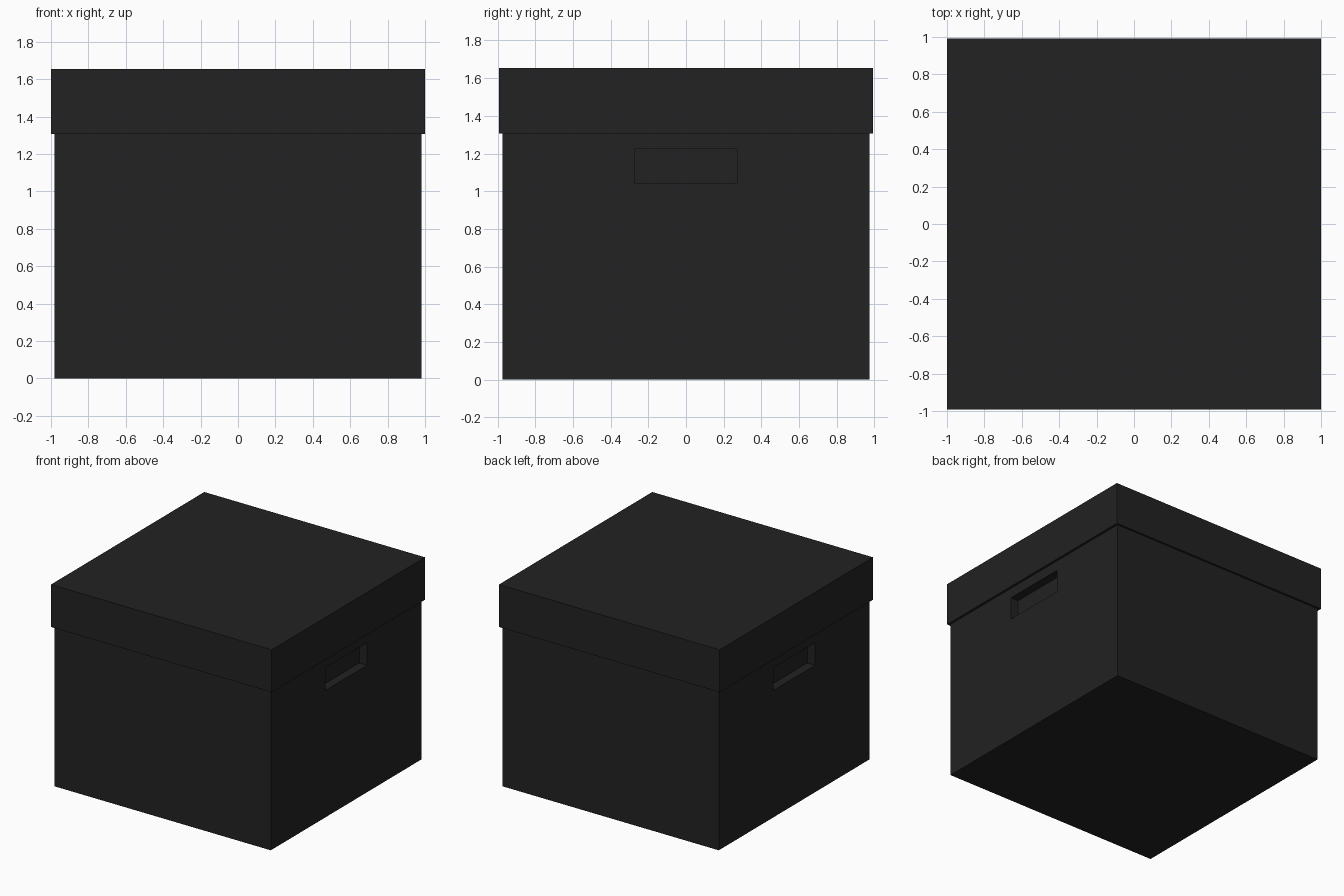
import bpy, bmesh
from mathutils import Matrix, Vector

if "Cube" in bpy.data.objects:
    bpy.data.objects.remove(bpy.data.objects["Cube"])

black = bpy.data.materials.new("charcoal black")
black.diffuse_color = (0.016, 0.016, 0.016, 1)
black.use_nodes = True
black.node_tree.nodes["Principled BSDF"].inputs["Base Color"].default_value = black.diffuse_color


def block(half_x, half_y, z0, z1):
    """Box mesh spanning the given extents."""
    bm = bmesh.new()
    size = (2 * half_x, 2 * half_y, z1 - z0, 1)
    place = Matrix.Translation((0, 0, (z0 + z1) / 2)) @ Matrix.Diagonal(size)
    bmesh.ops.create_cube(bm, size=1, matrix=place)
    return bm


def finish(bm, name):
    mesh = bpy.data.meshes.new(name)
    bmesh.ops.recalc_face_normals(bm, faces=bm.faces[:])
    bm.to_mesh(mesh)
    bm.free()
    mesh.materials.append(black)
    obj = bpy.data.objects.new(name, mesh)
    bpy.context.collection.objects.link(obj)


# Box body, cut into strips around the hand grips
body = block(0.98, 0.975, 0, 1.32)
GRIP_Y, GRIP_Z0, GRIP_Z1, DEPTH = 0.27, 1.04, 1.225, 0.07
cuts = [((0, -GRIP_Y, 0), (0, 1, 0)), ((0, GRIP_Y, 0), (0, 1, 0)),
        ((0, 0, GRIP_Z0), (0, 0, 1)), ((0, 0, GRIP_Z1), (0, 0, 1))]
for point, normal in cuts:
    bmesh.ops.bisect_plane(body, geom=body.verts[:] + body.edges[:] + body.faces[:],
                           plane_co=point, plane_no=normal)

# Recessed hand grip on each side
for side in (-1, 1):
    grip = [f for f in body.faces
            if f.normal.x * side > 0.9
            and abs(f.calc_center_median().y) < GRIP_Y
            and GRIP_Z0 < f.calc_center_median().z < GRIP_Z1]
    pushed = bmesh.ops.extrude_discrete_faces(body, faces=grip)["faces"]
    for f in pushed:
        bmesh.ops.translate(body, verts=f.verts[:], vec=Vector((-side * DEPTH, 0, 0)))
finish(body, "box_body")

# Overhanging lid
finish(block(1.0, 0.992, 1.306, 1.654), "lid")
